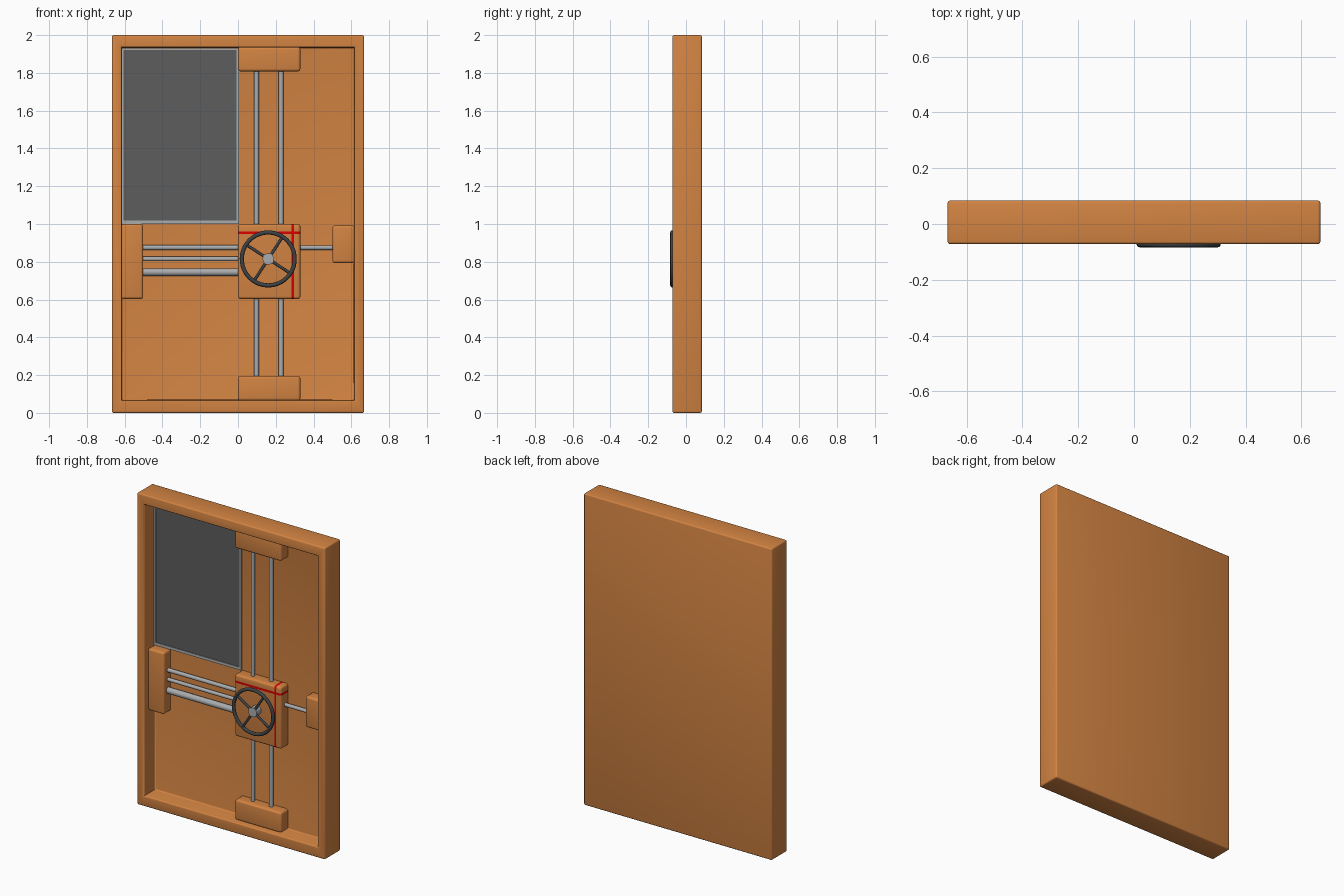
import bpy, bmesh, math
from mathutils import Vector, Matrix

if "Cube" in bpy.data.objects:
    bpy.data.objects.remove(bpy.data.objects["Cube"])


def material(name, rgb):
    m = bpy.data.materials.new(name)
    m.diffuse_color = (*rgb, 1)
    m.use_nodes = True
    m.node_tree.nodes["Principled BSDF"].inputs["Base Color"].default_value = m.diffuse_color
    return m


ORANGE = material("orange_paint", (0.65, 0.23, 0.055))
STEEL = material("steel", (0.4, 0.41, 0.42))
DARK = material("dark_metal", (0.05, 0.055, 0.06))
GLASS = material("dark_glass", (0.11, 0.11, 0.11))
RED = material("red_stripe", (0.7, 0.0, 0.0))


def finish(name, bm, *mats):
    bmesh.ops.recalc_face_normals(bm, faces=bm.faces)
    me = bpy.data.meshes.new(name)
    bm.to_mesh(me)
    bm.free()
    ob = bpy.data.objects.new(name, me)
    bpy.context.collection.objects.link(ob)
    for m in mats:
        me.materials.append(m)
    bpy.context.view_layer.objects.active = ob
    bpy.ops.object.select_all(action='DESELECT')
    ob.select_set(True)
    bpy.ops.object.shade_smooth_by_angle(angle=math.radians(35))
    return ob


def box_mesh(x, y, z, bevel=0.0):
    lo, hi = Vector((x[0], y[0], z[0])), Vector((x[1], y[1], z[1]))
    bm = bmesh.new()
    bmesh.ops.create_cube(bm, size=1)
    for v in bm.verts:
        v.co = Vector([(lo[i] + hi[i]) / 2 + v.co[i] * (hi[i] - lo[i]) for i in range(3)])
    if bevel:
        bmesh.ops.bevel(bm, geom=bm.edges[:], offset=bevel, segments=4,
                        profile=0.5, affect='EDGES')
    return bm


def add_rod(bm, a, b, r, segments=20):
    a, b = Vector(a), Vector(b)
    rot = (b - a).to_track_quat('Z', 'Y').to_matrix().to_4x4()
    bmesh.ops.create_cone(bm, cap_ends=True, segments=segments, radius1=r, radius2=r,
                          depth=(b - a).length,
                          matrix=Matrix.Translation((a + b) / 2) @ rot)


def rod(name, a, b, r, mat=STEEL):
    bm = bmesh.new()
    add_rod(bm, a, b, r)
    return finish(name, bm, mat)


# Door slab with a recessed front tray
PANEL = 0.035
bm = box_mesh((-0.668, 0.668), (-0.072, 0.084), (0, 2))
front = min(bm.faces, key=lambda f: f.calc_center_median().y)
bmesh.ops.inset_individual(bm, faces=[front], thickness=0.05)
for v in front.verts:
    v.co.x = math.copysign(0.615, v.co.x)
    v.co.z = 1.935 if v.co.z > 1 else 0.068
floor = bmesh.ops.extrude_discrete_faces(bm, faces=[front])["faces"][0]
for v in floor.verts:
    v.co.y = PANEL
bmesh.ops.bevel(bm, geom=[e for e in bm.edges if e.calc_face_angle(0) > 0.5],
                offset=0.009, segments=3, profile=0.5, affect='EDGES')
finish("door_slab", bm, ORANGE)

# Window pane with a thin light border
finish("window_pane", box_mesh((-0.61, 0.0), (0.031, 0.045), (1.005, 1.93)), GLASS)
bm = bmesh.new()
for x, z in (((-0.615, -0.605), (1.0, 1.93)), ((-0.008, 0.004), (1.0, 1.93)),
             ((-0.615, 0.004), (1.0, 1.018)), ((-0.615, 0.004), (1.92, 1.93))):
    part = bmesh.ops.create_cube(bm, size=1)["verts"]
    for v in part:
        v.co = (x[v.co.x > 0], 0.045 if v.co.y > 0 else 0.027, z[v.co.z > 0])
finish("window_border", bm, STEEL)

# Bolt sockets around the edge
for name, x, z in (("top_socket", (0, 0.33), (1.808, 1.938)),
                   ("bottom_socket", (0, 0.33), (0.065, 0.196)),
                   ("left_socket", (-0.618, -0.502), (0.603, 1.0)),
                   ("right_socket", (0.5, 0.618), (0.793, 0.992))):
    finish(name, box_mesh(x, (-0.035, 0.05), z, 0.014), ORANGE)

# Lock box with crossing red stripes cut into its surface
bm = box_mesh((0, 0.33), (-0.035, 0.05), (0.603, 1.0), 0.014)
stripes = ((0, 0.282, 0.296), (2, 0.947, 0.961))
for axis, low, high in stripes:
    for d in (low, high):
        n = Vector((0, 0, 0))
        n[axis] = 1
        bmesh.ops.bisect_plane(bm, geom=bm.verts[:] + bm.edges[:] + bm.faces[:],
                               plane_co=n * d, plane_no=n)
for f in bm.faces:
    c = f.calc_center_median()
    f.material_index = int(any(low < c[axis] < high for axis, low, high in stripes))
finish("lock_box", bm, ORANGE, RED)

# Bolt rods
for i, x in enumerate((0.098, 0.228)):
    rod(f"upper_rod_{i + 1}", (x, 0.012, 0.98), (x, 0.012, 1.83), 0.013)
    rod(f"lower_rod_{i + 1}", (x, 0.012, 0.18), (x, 0.012, 0.62), 0.013)
for i, (z, r) in enumerate(((0.875, 0.013), (0.815, 0.012), (0.745, 0.02))):
    rod(f"left_rod_{i + 1}", (-0.52, 0.01, z), (0.02, 0.01, z), r)
rod("right_rod", (0.31, 0.01, 0.875), (0.52, 0.01, 0.875), 0.012)

# Hand wheel: rim, four spokes, hub shaft
C = Vector((0.16, -0.0725, 0.815))
bpy.ops.mesh.primitive_torus_add(location=C, rotation=(math.pi / 2, 0, 0), major_radius=0.14,
                                 minor_radius=0.011, major_segments=48, minor_segments=12)
rim = bpy.context.object
rim.name = "wheel_rim"
rim.data.materials.append(DARK)
bpy.ops.object.shade_smooth()
bm = bmesh.new()
for k in range(4):
    a = math.radians(57 + 90 * k)
    add_rod(bm, C, C + Vector((math.cos(a), 0, math.sin(a))) * 0.14, 0.008, 12)
finish("wheel_spokes", bm, DARK)
rod("wheel_hub", (C.x, -0.082, C.z), (C.x, -0.02, C.z), 0.03)
